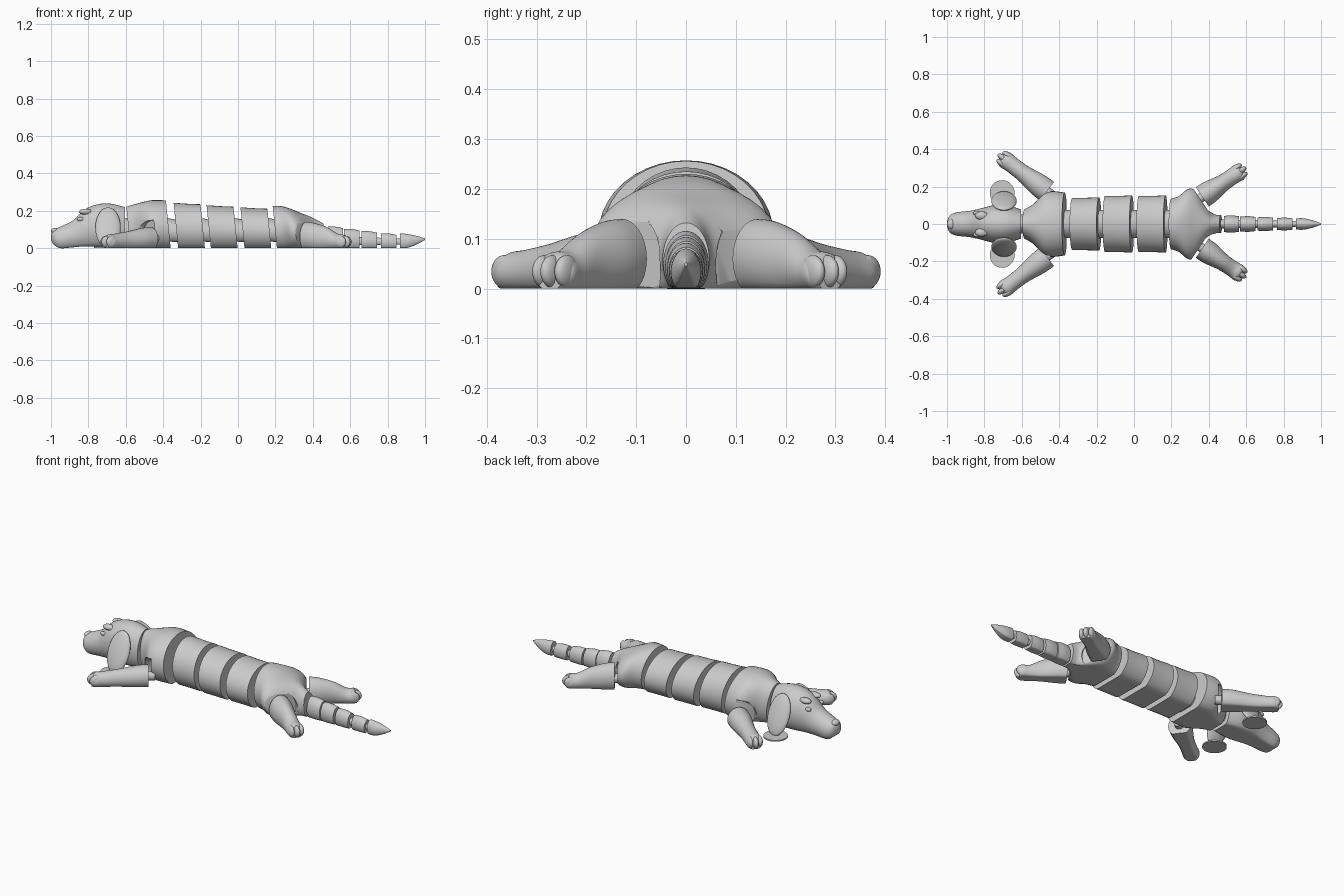
import bpy, bmesh, math
from mathutils import Matrix, Vector

default_cube = bpy.data.objects.get("Cube")
if default_cube:
    bpy.data.objects.remove(default_cube, do_unlink=True)

# Single plain material
grey = bpy.data.materials.new("plain grey")
grey.use_nodes = True
colour = (0.6, 0.6, 0.6, 1)
grey.diffuse_color = colour
grey.node_tree.nodes["Principled BSDF"].inputs["Base Color"].default_value = colour

SIDES = 40
STEPS = 5


def finish(name, bm, angle=40):
    bmesh.ops.recalc_face_normals(bm, faces=bm.faces)
    mesh = bpy.data.meshes.new(name)
    bm.to_mesh(mesh)
    bm.free()
    mesh.materials.append(grey)
    obj = bpy.data.objects.new(name, mesh)
    bpy.context.collection.objects.link(obj)
    bpy.ops.object.select_all(action="DESELECT")
    obj.select_set(True)
    bpy.context.view_layer.objects.active = obj
    bpy.ops.object.shade_smooth_by_angle(angle=math.radians(angle))
    return obj


def smooth_rings(rings):
    """Pass a smooth curve through the rings (Catmull-Rom)."""
    result = []
    for i in range(len(rings) - 1):
        a, b, c, d = (Vector(rings[min(max(k, 0), len(rings) - 1)])
                      for k in range(i - 1, i + 3))
        for s in range(STEPS):
            t = s / STEPS
            result.append(b + (c - a) * t / 2 + (a * 2 - b * 5 + c * 4 - d) * t**2 / 2
                          + (b * 3 - a - c * 3 + d) * t**3 / 2)
    return result + [Vector(rings[-1])]


def loft(name, rings, place=Matrix(), lean=0.0):
    """Rings are (distance, half width, top, bottom); undersides are flattened."""
    bm = bmesh.new()
    loops = []
    for x, w, top, bottom in smooth_rings(rings):
        middle = bottom + (top - bottom) * 0.42
        loop = []
        for k in range(SIDES):
            a = math.tau * k / SIDES
            rise = top - middle if math.sin(a) > 0 else (middle - bottom) * 1.3
            z = max(bottom, middle + rise * math.sin(a))
            loop.append(bm.verts.new(place @ Vector((x - lean * z, w * math.cos(a), z))))
        loops.append(loop)
    for low, high in zip(loops, loops[1:]):
        for k in range(SIDES):
            n = (k + 1) % SIDES
            bm.faces.new((low[k], low[n], high[n], high[k]))
    bm.faces.new(loops[0])
    bm.faces.new(loops[-1])
    return finish(name, bm)


def blob(name, centre, size, turn=Matrix()):
    bm = bmesh.new()
    matrix = Matrix.Translation(centre) @ turn @ Matrix.Diagonal((*size, 1))
    bmesh.ops.create_uvsphere(bm, u_segments=24, v_segments=14, radius=1, matrix=matrix)
    for v in bm.verts:
        v.co.z = max(v.co.z, 0)
    return finish(name, bm)


def rod(name, centre, radius, depth, turn=Matrix()):
    bm = bmesh.new()
    bmesh.ops.create_cone(bm, cap_ends=True, segments=32, radius1=radius, radius2=radius,
                          depth=depth, matrix=Matrix.Translation(centre) @ turn)
    return finish(name, bm)


def cut(obj, cutter):
    mod = obj.modifiers.new("socket", "BOOLEAN")
    mod.operation = "DIFFERENCE"
    mod.solver = "EXACT"
    mod.object = cutter
    bpy.context.view_layer.objects.active = obj
    bpy.ops.object.modifier_apply(modifier=mod.name)
    bpy.data.objects.remove(cutter, do_unlink=True)


# Head and neck
loft("head", [(-1, 0.012, 0.075, 0.045), (-0.985, 0.045, 0.098, 0.02),
              (-0.95, 0.062, 0.115, 0), (-0.88, 0.07, 0.15, 0.005),
              (-0.82, 0.083, 0.207, 0.01), (-0.75, 0.1, 0.235, 0.01),
              (-0.68, 0.1, 0.238, 0.01), (-0.605, 0.078, 0.22, 0.01)])
blob("nose", (-0.978, 0, 0.092), (0.022, 0.028, 0.017))

# Trunk pieces
chest = loft("chest", [(-0.575, 0.08, 0.222, 0), (-0.53, 0.105, 0.235, 0),
                       (-0.47, 0.165, 0.25, 0), (-0.43, 0.176, 0.257, 0),
                       (-0.36, 0.168, 0.256, 0)], lean=0.1)
for number, (start, width, top) in enumerate([(-0.32, 0.14, 0.243),
                                              (-0.145, 0.15, 0.23),
                                              (0.035, 0.15, 0.219)]):
    loft(f"trunk_{number}", [(start, width, top, 0), (start + 0.07, width, top - 0.005, 0),
                             (start + 0.143, width + 0.003, top - 0.008, 0)], lean=0.1)
rump = loft("rump", [(0.208, 0.135, 0.226, 0), (0.25, 0.15, 0.226, 0),
                     (0.3, 0.188, 0.212, 0), (0.345, 0.175, 0.192, 0),
                     (0.395, 0.1, 0.172, 0), (0.43, 0.055, 0.155, 0),
                     (0.47, 0.047, 0.132, 0)], lean=0.1)

# Hinges in the gaps
for number, x in enumerate([-0.6, -0.37, -0.19, -0.01, 0.17]):
    narrow = 0.05 if number == 0 else 0.075
    loft(f"trunk_hinge_{number}", [(x - 0.04, narrow, 0.17, 0.04),
                                   (x + 0.07, narrow, 0.15, 0.03)], lean=0.1)

# Tail links shrink towards a pointed tip
links = [0.48, 0.567, 0.66, 0.765]
for number, x in enumerate(links):
    w = 0.046 - number * 0.004
    h = 0.115 - number * 0.012
    loft(f"tail_link_{number}", [(x, w * 0.93, h, 0), (x + 0.04, w, h, 0),
                                 (x + 0.082, w * 0.9, h - 0.008, 0)])
loft("tail_tip", [(0.866, 0.03, 0.08, 0), (0.91, 0.03, 0.075, 0.003),
                  (0.96, 0.018, 0.065, 0.022), (1, 0.003, 0.052, 0.045)])
loft("tail_hinge", [(0.42, 0.025, 0.07, 0.015), (0.9, 0.015, 0.05, 0.02)])


# Mirrored parts
def leg(name, body, start, angle, length, hip, side):
    place = Matrix.Translation((*start, 0)) @ Matrix.Rotation(angle, 4, "Z")
    along = Matrix.Rotation(math.pi / 2, 4, "Y")
    spin = Matrix.Rotation(angle, 4, "Z") @ along
    # Socket, peg and limb
    cutter = rod("socket_cutter", place @ Vector((0.08, 0, 0.05)), 0.1, 0.19, spin)
    cut(body, cutter)
    rod(name + "_peg", place @ Vector((0, 0, 0.05)), 0.025, 0.07, spin)
    loft(name, [(0, 0.062, hip, 0), (length * 0.2, 0.06, hip * 0.96, 0),
                (length * 0.5, 0.046, hip * 0.8, 0), (length * 0.75, 0.044, 0.078, 0),
                (length * 0.9, 0.046, 0.072, 0), (length * 0.97, 0.03, 0.05, 0)], place)
    for toe in (-1, 0, 1):
        centre = place @ Vector((length * (0.93 - 0.04 * abs(toe)), toe * 0.027, 0.034))
        blob(f"{name}_toe_{toe + 2}", centre, (0.036, 0.017, 0.033),
             Matrix.Rotation(angle, 4, "Z"))


for label, side in (("left", 1), ("right", -1)):
    back_y = 0.145 if side > 0 else -0.13
    leg(f"{label}_back_leg", rump, (0.365, back_y), side * math.radians(34),
        0.265, 0.14, side)
    leg(f"{label}_front_leg", chest, (-0.465, side * 0.175), side * math.radians(143),
        0.315, 0.112, side)
    # Ear flap on its round foot
    tilt = Matrix.Rotation(side * math.radians(24), 4, "X")
    blob(f"{label}_ear", (-0.695, side * 0.123, 0.11), (0.068, 0.022, 0.118), tilt)
    rod(f"{label}_ear_foot", (-0.705, side * 0.168, 0.004), 0.066, 0.008)
    # Brow and closed eye
    blob(f"{label}_brow", (-0.815, side * 0.045, 0.195), (0.035, 0.022, 0.016))
    blob(f"{label}_eye", (-0.842, side * 0.058, 0.155), (0.018, 0.012, 0.011))
